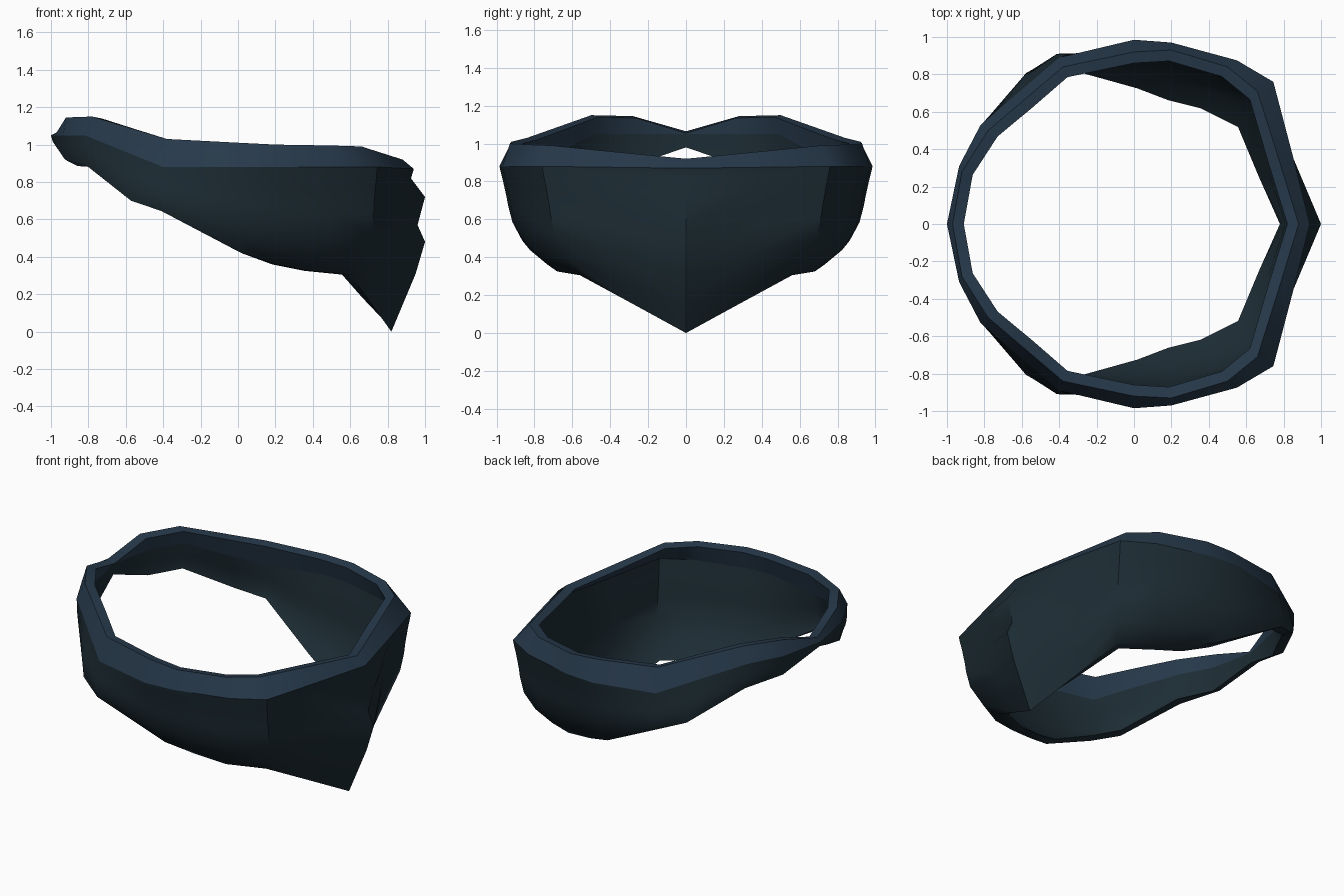
import bpy, math
from mathutils import Vector

if "Cube" in bpy.data.objects:
    bpy.data.objects.remove(bpy.data.objects["Cube"])

# Half-ring stations from back (-x) round to front (+x):
# rim crest, rim outer edge, lower hem, outward bulge, hem thickness, inner hem lift
STATIONS = [
    ((-.97, 0, 1.065), (-1, 0, 1.05), (-.99, 0, 1.015), 0, .07, -.035),
    ((-.92, .28, 1.145), (-.935, .31, 1.05), (-.925, .30, .92), 0, .07, -.035),
    ((-.78, .50, 1.15), (-.82, .53, 1.05), (-.80, .52, .88), .01, .06, 0),
    ((-.58, .67, 1.09), (-.61, .71, .965), (-.572, .81, .70), .01, .07, 0),
    ((-.38, .84, 1.03), (-.40, .89, .88), (-.41, .90, .645), .015, .07, 0),
    ((0, .92, 1.01), (0, .985, .88), (.02, .80, .42), .05, .075, 0),
    ((.20, .93, 1.00), (.20, .97, .88), (.20, .73, .36), .08, .07, 0),
    ((.50, .84, .995), (.55, .875, .88), (.39, .68, .325), .09, .07, 0),
    ((.66, .71, .99), (.745, .76, .88), (.60, .56, .305), .085, .06, 0),
    ((.77, .36, .955), (.845, .38, .875), (.71, .28, .153), .05, .05, .03),
    ((.88, 0, .92), (.94, 0, .87), (.82, 0, 0), 0, .04, .06),
]
ROWS = [.06, .17, .35, .45, .64, .85]
# How much of the bulge each row takes: low belly, then tucked in at the hem
BELLY = [.1, .25, .55, .75, 1, .75]
# Creased profile of the cloth along the front centre line (x, z)
FRONT = [(.925, .82), (1, .72), (.96, .57), (1, .48), (.95, .31), (.885, .155)]


def material(name, rgb):
    m = bpy.data.materials.new(name)
    m.diffuse_color = (*rgb, 1)
    m.use_nodes = True
    m.node_tree.nodes["Principled BSDF"].inputs["Base Color"].default_value = m.diffuse_color
    return m


def inward(p, d):
    flat = Vector((p.x, p.y, 0)).normalized()
    return p - flat * d


def loft(name, columns, mat):
    """Skin neighbouring columns of points, mirrored across y."""
    n = len(columns[0])
    verts = [p for c in columns for p in c]
    faces = [(i * n + r, (i + 1) * n + r, (i + 1) * n + r + 1, i * n + r + 1)
             for i in range(len(columns) - 1) for r in range(n - 1)]
    me = bpy.data.meshes.new(name)
    me.from_pydata(verts, [], faces)
    me.materials.append(mat)
    ob = bpy.data.objects.new(name, me)
    bpy.context.collection.objects.link(ob)
    mod = ob.modifiers.new("mirror", 'MIRROR')
    mod.use_axis = (False, True, False)
    bpy.ops.object.select_all(action='DESELECT')
    ob.select_set(True)
    bpy.context.view_layer.objects.active = ob
    bpy.ops.object.modifier_apply(modifier=mod.name)
    bpy.ops.object.shade_smooth_by_angle(angle=math.radians(42))
    return ob


rim, cloth = [], []
for k, (crest, edge, hem, bulge, thick, lift) in enumerate(STATIONS):
    crest, edge, hem = Vector(crest), Vector(edge), Vector(hem)
    inner_top = inward(crest, .06) - Vector((0, 0, .01))
    inner_low = inward(edge, .08)
    inner_hem = inward(hem, thick) + Vector((0, 0, lift))
    rim.append([inner_low, inner_top, crest, edge])

    def wall(a, b):
        return [inward(a.lerp(b, t), -bulge * w) for t, w in zip(ROWS, BELLY)]

    outer = wall(edge, hem)
    if k == len(STATIONS) - 1:
        outer = [Vector((x, 0, z)) for x, z in FRONT]
    inner = wall(inner_low, inner_hem)[::-1]
    cloth.append([edge, *outer, hem, inner_hem, *inner, inner_low])

# Folded upper rim
loft("rim_band", rim, material("rim_blue", (.02, .041, .07)))
# Hanging cloth with pointed front
loft("cloth_body", cloth, material("cloth_dark", (.012, .025, .034)))
